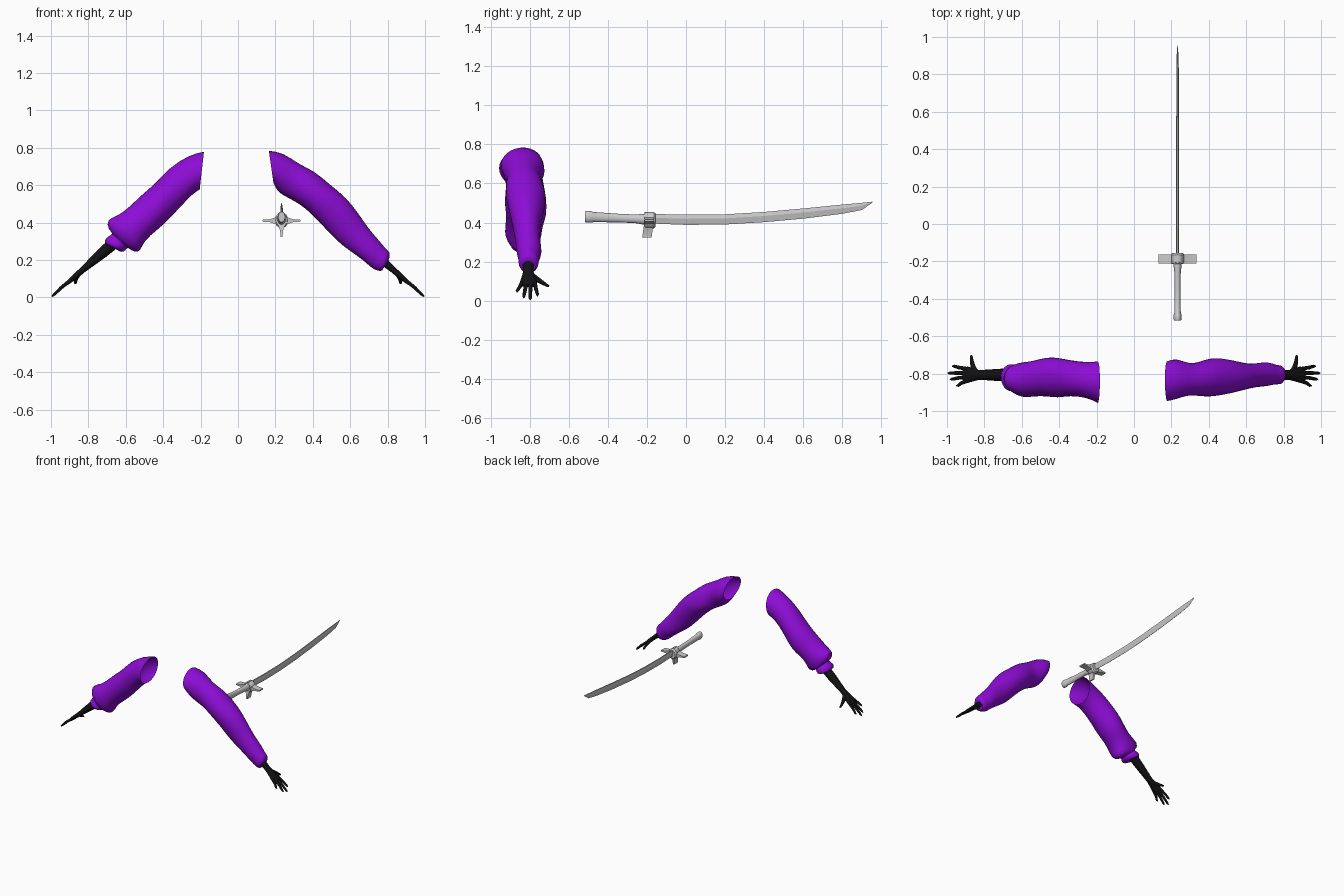
import bpy, bmesh, math
from mathutils import Vector

if "Cube" in bpy.data.objects:
    bpy.data.objects.remove(bpy.data.objects["Cube"], do_unlink=True)


def material(name, color):
    m = bpy.data.materials.new(name)
    m.use_nodes = True
    m.diffuse_color = (*color, 1)
    m.node_tree.nodes["Principled BSDF"].inputs["Base Color"].default_value = (*color, 1)
    return m


PURPLE = material("purple cloth", (0.27, 0.004, 0.68))
BLACK = material("black glove", (0.006, 0.006, 0.007))
STEEL = material("grey steel", (0.6, 0.6, 0.6))


def loft(name, rings, mat, cap_start=True, cap_end=True, angle=60, subdiv=0):
    """Skin a list of equally sized point rings."""
    bm = bmesh.new()
    rows = [[bm.verts.new(p) for p in ring] for ring in rings]
    n = len(rows[0])
    for a, b in zip(rows, rows[1:]):
        for i in range(n):
            j = (i + 1) % n
            bm.faces.new((a[i], a[j], b[j], b[i]))
    if cap_start:
        bm.faces.new(rows[0])
    if cap_end:
        bm.faces.new(rows[-1])
    bmesh.ops.recalc_face_normals(bm, faces=bm.faces)
    mesh = bpy.data.meshes.new(name)
    bm.to_mesh(mesh)
    bm.free()
    mesh.materials.append(mat)
    ob = bpy.data.objects.new(name, mesh)
    bpy.context.collection.objects.link(ob)
    if subdiv:
        mod = ob.modifiers.new("Smooth", "SUBSURF")
        mod.levels = mod.render_levels = subdiv
    bpy.ops.object.select_all(action="DESELECT")
    ob.select_set(True)
    bpy.context.view_layer.objects.active = ob
    bpy.ops.object.shade_smooth_by_angle(angle=math.radians(angle))
    return ob


def angles(n):
    return [2 * math.pi * i / n for i in range(n)]


# Sleeves: each row is the upper x, z, lower x, z, and the y range of a ring
def sleeve(name, side, rows):
    rings = []
    for k, (tx, tz, bx, bz, y0, y1) in enumerate(rows):
        top, bot = Vector((side * tx, 0, tz)), Vector((side * bx, 0, bz))
        mid, half = (top + bot) / 2, (top - bot) / 2
        mid.y = (y0 + y1) / 2
        across = Vector((0, (y1 - y0) / 2, 0))
        ring = []
        for a in angles(16):
            crease = 1.01 + 0.035 * math.sin(3 * a + 1.9 * k) * abs(math.sin(a))
            ring.append(mid + (half * math.cos(a) + across * math.sin(a)) * crease)
        rings.append(ring)
    loft(name, rings, PURPLE, cap_start=False, angle=80, subdiv=1)


sleeve("left_sleeve", 1, [
    (.165, .785, .19, .61, -.945, -.73),
    (.24, .777, .21, .565, -.94, -.715),
    (.33, .71, .25, .54, -.915, -.75),
    (.41, .677, .30, .515, -.92, -.735),
    (.49, .605, .355, .48, -.925, -.71),
    (.58, .535, .43, .41, -.91, -.725),
    (.645, .45, .525, .30, -.885, -.745),
    (.70, .365, .61, .24, -.87, -.745),
    (.755, .305, .68, .19, -.87, -.735),
    (.785, .265, .715, .155, -.855, -.755),
    (.815, .245, .75, .14, -.86, -.75),
    (.81, .20, .775, .14, -.84, -.77),
    (.79, .19, .775, .165, -.82, -.79)])

sleeve("right_sleeve", -1, [
    (.182, .78, .205, .575, -.955, -.73),
    (.26, .765, .24, .555, -.93, -.74),
    (.375, .69, .31, .48, -.92, -.73),
    (.44, .61, .38, .405, -.93, -.71),
    (.51, .555, .43, .36, -.92, -.71),
    (.58, .485, .50, .305, -.925, -.735),
    (.645, .435, .52, .25, -.93, -.735),
    (.705, .42, .54, .24, -.91, -.745),
    (.695, .36, .57, .25, -.89, -.755),
    (.66, .34, .59, .27, -.875, -.765),
    (.705, .325, .60, .25, -.90, -.745),
    (.72, .29, .62, .24, -.89, -.75),
    (.69, .275, .64, .25, -.85, -.77),
    (.665, .275, .65, .265, -.82, -.79)])


# Arm space: distance back from the fingertips, y, and height above the hand plane
def place(p, side):
    c, s = 0.757, 0.653
    d, y, h = p
    return Vector((side * (0.995 - c * d + s * h), y, 0.005 + s * d + c * h))


def limb(name, side, stations, sides=10):
    """Tapered tube; stations are centre, half width, half thickness."""
    pts = [Vector(st[0]) for st in stations]
    rings = []
    for i, (_, w, h) in enumerate(stations):
        t = (pts[min(i + 1, len(pts) - 1)] - pts[max(i - 1, 0)]).normalized()
        u = t.cross(Vector((0, 0, 1))).normalized()
        v = u.cross(t)
        rings.append([place(pts[i] + u * w * math.cos(a) + v * h * math.sin(a), side)
                      for a in angles(sides)])
    loft(name, rings, BLACK)


FINGERS = {"index": (-.775, -.760, .03), "middle": (-.796, -.797, 0),
           "ring": (-.817, -.830, .015), "little": (-.838, -.864, .06)}

for label, side in (("left", 1), ("right", -1)):
    # Forearm, wrist and palm
    limb(label + "_forearm_and_palm", side, [
        ((.47, -.807, 0), .034, .034),
        ((.36, -.807, 0), .033, .030),
        ((.27, -.807, 0), .028, .022),
        ((.22, -.807, 0), .026, .017),
        ((.18, -.806, 0), .035, .016),
        ((.14, -.806, 0), .044, .014),
        ((.11, -.806, 0), .038, .010)], 14)
    # Fingers
    for finger, (y0, y1, tip) in FINGERS.items():
        mid = (0.13 + tip) / 2
        limb(f"{label}_{finger}_finger", side, [
            ((.145, y0, 0), .010, .010),
            ((mid, (y0 + y1) / 2, .003), .010, .009),
            ((tip + .012, y1, 0), .008, .007),
            ((tip, y1, 0), .003, .003)], 8)
    # Thumb
    limb(label + "_thumb", side, [
        ((.20, -.795, 0), .015, .012),
        ((.17, -.762, -.008), .015, .012),
        ((.15, -.727, -.02), .010, .009),
        ((.142, -.708, -.028), .007, .007),
        ((.14, -.70, -.03), .003, .003)], 8)

# Sword: handle and collar are oval sections along y
SX = 0.233


def turned(name, rows):
    loft(name, [[(SX + rx * math.cos(a), y, z + rz * math.sin(a)) for a in angles(16)]
                for y, z, rx, rz in rows], STEEL, angle=35)


turned("handle", [
    (-.517, .430, .018, .027), (-.51, .430, .021, .030), (-.485, .429, .021, .030),
    (-.475, .428, .017, .026), (-.35, .423, .016, .022), (-.26, .419, .017, .022),
    (-.22, .417, .022, .027), (-.19, .416, .022, .027)])
turned("guard_collar", [
    (-.215, .412, .030, .034), (-.205, .412, .036, .042),
    (-.165, .412, .036, .042), (-.155, .412, .028, .034)])

# Guard: four prongs that thin out towards their tips
for name, turn, length, sweep in (("left", 0, .102, 0), ("upper", 1, .045, 0),
                                  ("right", 2, .102, 0), ("lower", 3, .086, -.012)):
    a = turn * math.pi / 2
    out = Vector((math.cos(a), 0, math.sin(a)))
    wide = Vector((-out.z, 0, out.x))
    rings = []
    for f, half in ((0, .024), (.4, .015), (.6, .008), (1, .005)):
        base = Vector((SX, -.188 + sweep * f, .41)) + out * length * f
        rings.append([base + wide * half * u + Vector((0, .024 * v, 0))
                      for u, v in ((-1, -1), (1, -1), (1, 1), (-1, 1))])
    loft("guard_prong_" + name, rings, STEEL, angle=30)

# Blade: flat spine on top, ridge along each side, sharp edge below
blade = []
for y, low, high, thick in ((-.17, .395, .444, .008), (0, .388, .440, .008),
                            (.2, .390, .442, .008), (.4, .402, .454, .008),
                            (.6, .420, .472, .007), (.8, .445, .492, .007),
                            (.9, .464, .501, .005), (.955, .503, .507, .001)):
    ridge = low + (high - low) * 0.6
    half = thick / 2
    blade.append([(SX - half, y, high), (SX + half, y, high), (SX + thick, y, ridge),
                  (SX + thick / 8, y, low), (SX - thick / 8, y, low), (SX - thick, y, ridge)])
loft("blade", blade, STEEL, angle=20)
